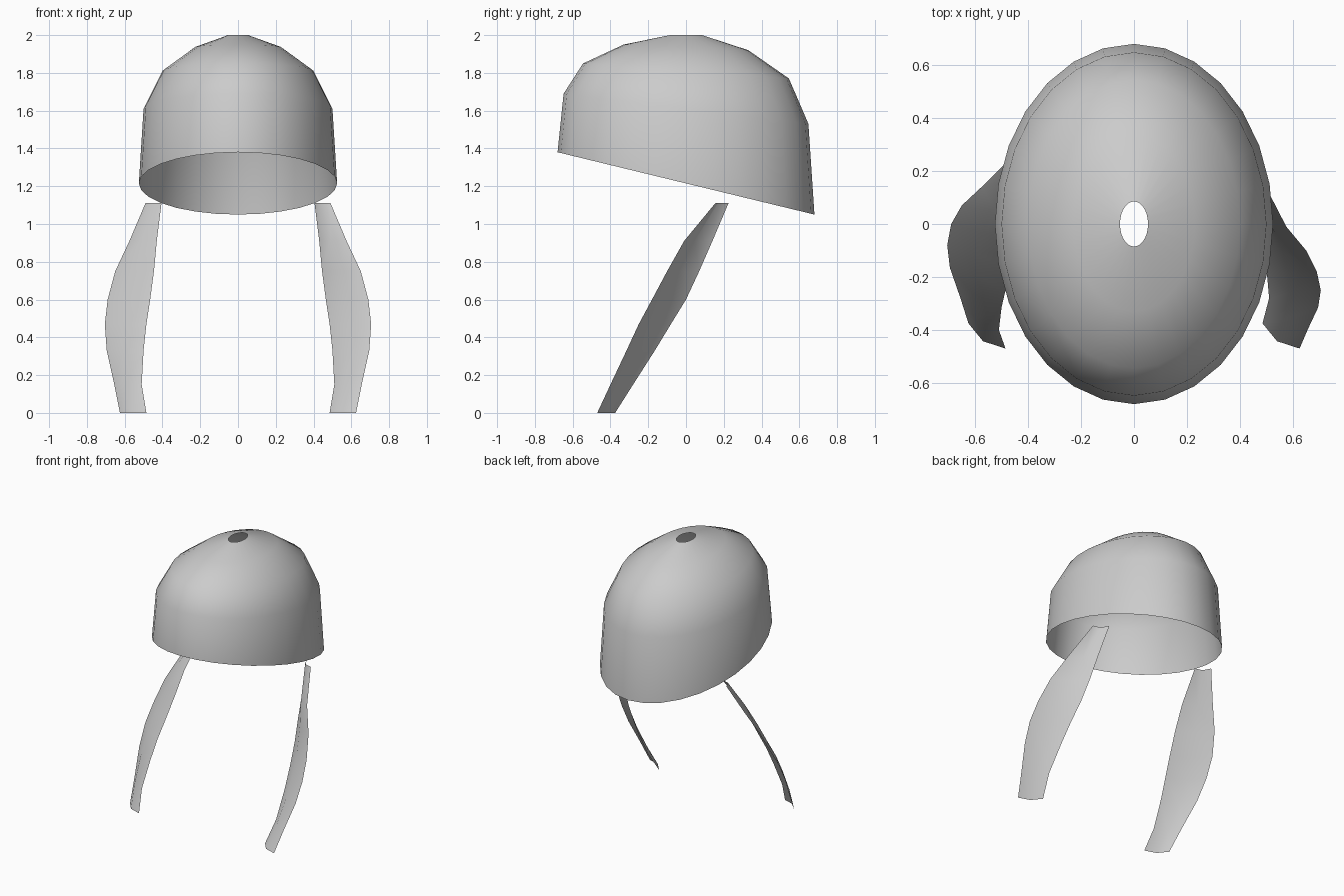
import bpy
import math

cube = bpy.data.objects.get("Cube")
if cube:
    bpy.data.objects.remove(cube, do_unlink=True)

grey = bpy.data.materials.new("light_grey")
grey.use_nodes = True
COLOR = (0.6, 0.6, 0.6, 1)
grey.diffuse_color = COLOR
grey.node_tree.nodes["Principled BSDF"].inputs["Base Color"].default_value = COLOR


def loft(name, rows, closed):
    """Skin consecutive rows of points with quads and shade them smooth."""
    n = len(rows[0])
    verts = [p for row in rows for p in row]
    faces = []
    for r in range(len(rows) - 1):
        for i in range(n if closed else n - 1):
            j = (i + 1) % n
            faces.append((r * n + i, r * n + j, (r + 1) * n + j, (r + 1) * n + i))
    mesh = bpy.data.meshes.new(name)
    mesh.from_pydata(verts, [], faces)
    mesh.materials.append(grey)
    mesh.shade_smooth()
    obj = bpy.data.objects.new(name, mesh)
    bpy.context.collection.objects.link(obj)
    return obj


# Open dome: tilted elliptical rings from the rim up to the crown hole
SEGMENTS = 28
# half width, half depth, front height, back height
RINGS = [
    (0.525, 0.68, 1.38, 1.05),
    (0.50, 0.648, 1.69, 1.53),
    (0.40, 0.545, 1.85, 1.77),
    (0.23, 0.33, 1.95, 1.92),
    (0.053, 0.085, 2.0, 2.0),
]


def ring(rx, ry, front, back):
    points = []
    for i in range(SEGMENTS):
        a = math.tau * i / SEGMENTS
        s = math.sin(a)
        points.append((rx * math.cos(a), ry * s,
                       (front + back) / 2 + (back - front) / 2 * s))
    return points


loft("dome_shell", [ring(*r) for r in RINGS], True)

# Side straps: height, outer x, inner x, front y, back y
STRAP = [
    (0.0, 0.625, 0.485, -0.47, -0.375),
    (0.15, 0.655, 0.51, -0.40, -0.28),
    (0.33, 0.695, 0.50, -0.315, -0.165),
    (0.47, 0.705, 0.485, -0.25, -0.08),
    (0.60, 0.69, 0.465, -0.18, 0.0),
    (0.75, 0.65, 0.445, -0.10, 0.07),
    (0.91, 0.575, 0.43, -0.01, 0.14),
    (1.11, 0.49, 0.405, 0.155, 0.225),
]
BULGE = 0.025

for name, side in (("left_strap", 1), ("right_strap", -1)):
    rows = []
    for z, outer, inner, front, back in STRAP:
        # both straps face the same way, so their outer edges swap front and back
        x_back, x_front = (inner, outer) if side > 0 else (-outer, -inner)
        middle = ((x_back + x_front) / 2 - BULGE * 0.6,
                  (front + back) / 2 - BULGE * 0.8, z)
        rows.append([(x_back, back, z), middle, (x_front, front, z)])
    loft(name, rows, False)
